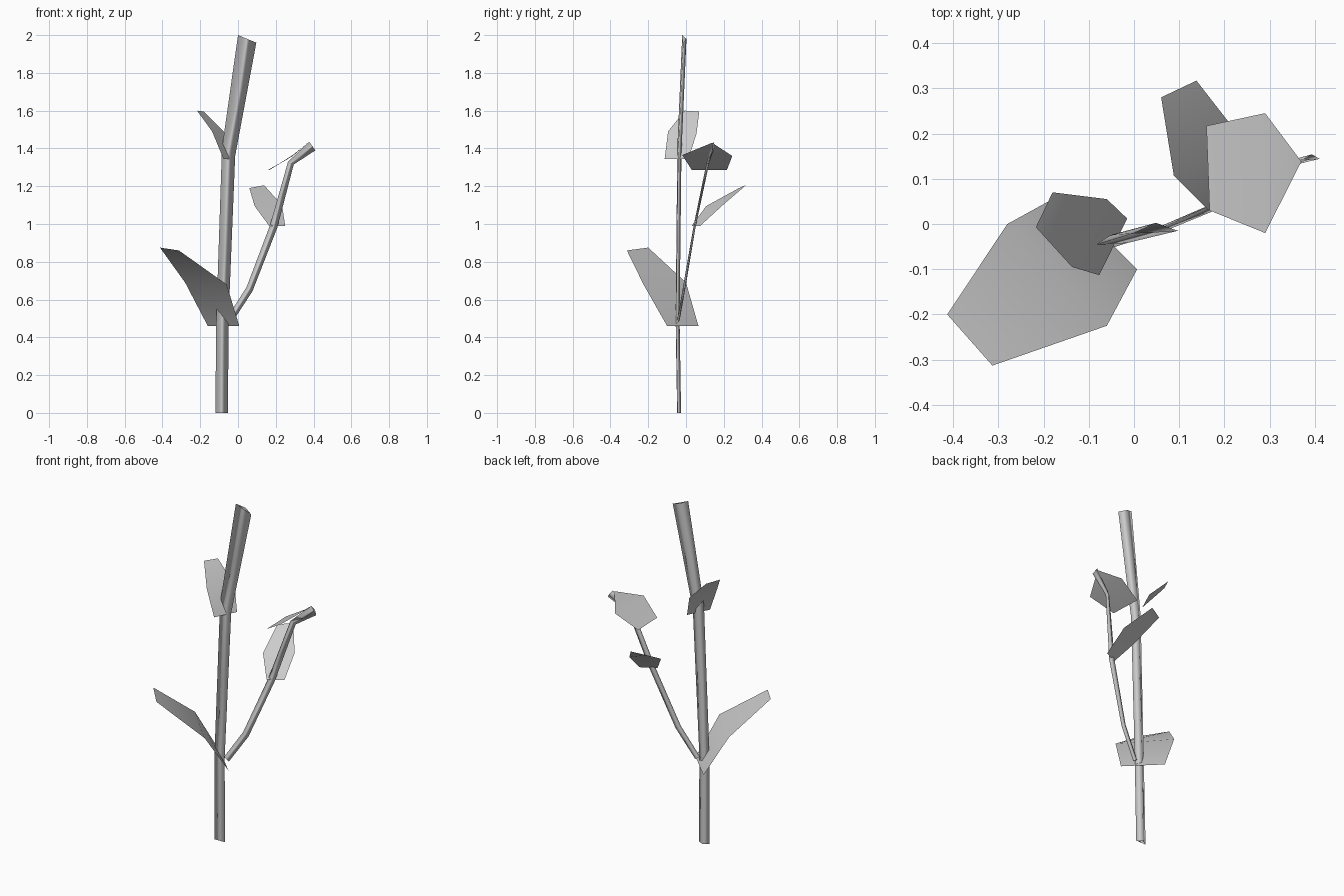
import bpy
import bmesh
from mathutils import Vector

cube = bpy.data.objects.get("Cube")
if cube:
    bpy.data.objects.remove(cube, do_unlink=True)

# One plain grey for the whole plant
grey = bpy.data.materials.new("plain_grey")
grey.use_nodes = True
colour = (0.6, 0.6, 0.6, 1)
grey.diffuse_color = colour
shader = grey.node_tree.nodes["Principled BSDF"]
shader.inputs["Base Color"].default_value = colour
shader.inputs["Roughness"].default_value = 0.8


def finish(name, bm):
    for face in bm.faces:
        face.smooth = True
    mesh = bpy.data.meshes.new(name)
    bm.to_mesh(mesh)
    bm.free()
    mesh.materials.append(grey)
    obj = bpy.data.objects.new(name, mesh)
    bpy.context.collection.objects.link(obj)
    return obj


def stalk(name, path, depth):
    """Flattened three-sided tube; path holds (left edge, right edge) pairs."""
    bm = bmesh.new()
    rings = []
    for left, right in path:
        left, right = Vector(left), Vector(right)
        ridge = (left + right) / 2 + Vector((0, depth, 0))
        rings.append([bm.verts.new(p) for p in (left, right, ridge)])
    for low, high in zip(rings, rings[1:]):
        for i in range(3):
            j = (i + 1) % 3
            bm.faces.new((low[i], low[j], high[j], high[i]))
    return finish(name, bm)


def leaf(name, base, middle, tip):
    """Thin leaf sheet: rows of points from base to tip."""
    bm = bmesh.new()
    rows = [[bm.verts.new(p) for p in row] for row in (base, middle, tip)]
    for low, high in zip(rows, rows[1:]):
        bm.faces.new(low + high[::-1])
    bmesh.ops.recalc_face_normals(bm, faces=bm.faces)
    if sum(f.normal.z for f in bm.faces) < 0:
        bmesh.ops.reverse_faces(bm, faces=bm.faces)
    return finish(name, bm)


# Main stem, bending to the left near the top
stalk("main_stem", [
    ((-0.12, -0.047, 0), (-0.053, -0.045, 0)),
    ((-0.115, -0.055, 0.5), (-0.05, -0.053, 0.5)),
    ((-0.085, -0.046, 1.40), (-0.015, -0.042, 1.36)),
    ((0, -0.02, 2.0), (0.097, -0.015, 1.96)),
], 0.02)

# Side branch, starting in the lower fork
stalk("side_branch", [
    ((-0.06, -0.045, 0.50), (-0.03, -0.042, 0.48)),
    ((0.045, -0.016, 0.665), (0.077, -0.012, 0.645)),
    ((0.168, 0.04, 0.99), (0.208, 0.042, 0.98)),
    ((0.265, 0.11, 1.33), (0.295, 0.116, 1.315)),
    ((0.377, 0.144, 1.435), (0.41, 0.144, 1.39)),
], 0.01)

# Leaves
leaf("lower_leaf",
     [(0.007, -0.1, 0.46), (-0.16, 0.066, 0.46)],
     [(-0.06, -0.225, 0.68), (-0.28, 0, 0.69)],
     [(-0.313, -0.313, 0.86), (-0.413, -0.2, 0.875)])
leaf("upper_leaf",
     [(-0.015, 0.012, 1.345), (-0.077, -0.113, 1.345)],
     [(-0.06, 0.055, 1.475), (-0.137, -0.095, 1.49)],
     [(-0.18, 0.07, 1.595), (-0.217, -0.007, 1.6)])
leaf("rear_branch_leaf",
     [(0.25, 0.075, 0.99), (0.165, 0.03, 0.99)],
     [(0.233, 0.195, 1.1), (0.088, 0.107, 1.095)],
     [(0.138, 0.317, 1.205), (0.06, 0.28, 1.19)])
leaf("end_branch_leaf",
     [(0.167, 0.03, 1.287), (0.16, 0.217, 1.287)],
     [(0.29, -0.02, 1.365), (0.29, 0.245, 1.36)],
     [(0.37, 0.138, 1.43)])
